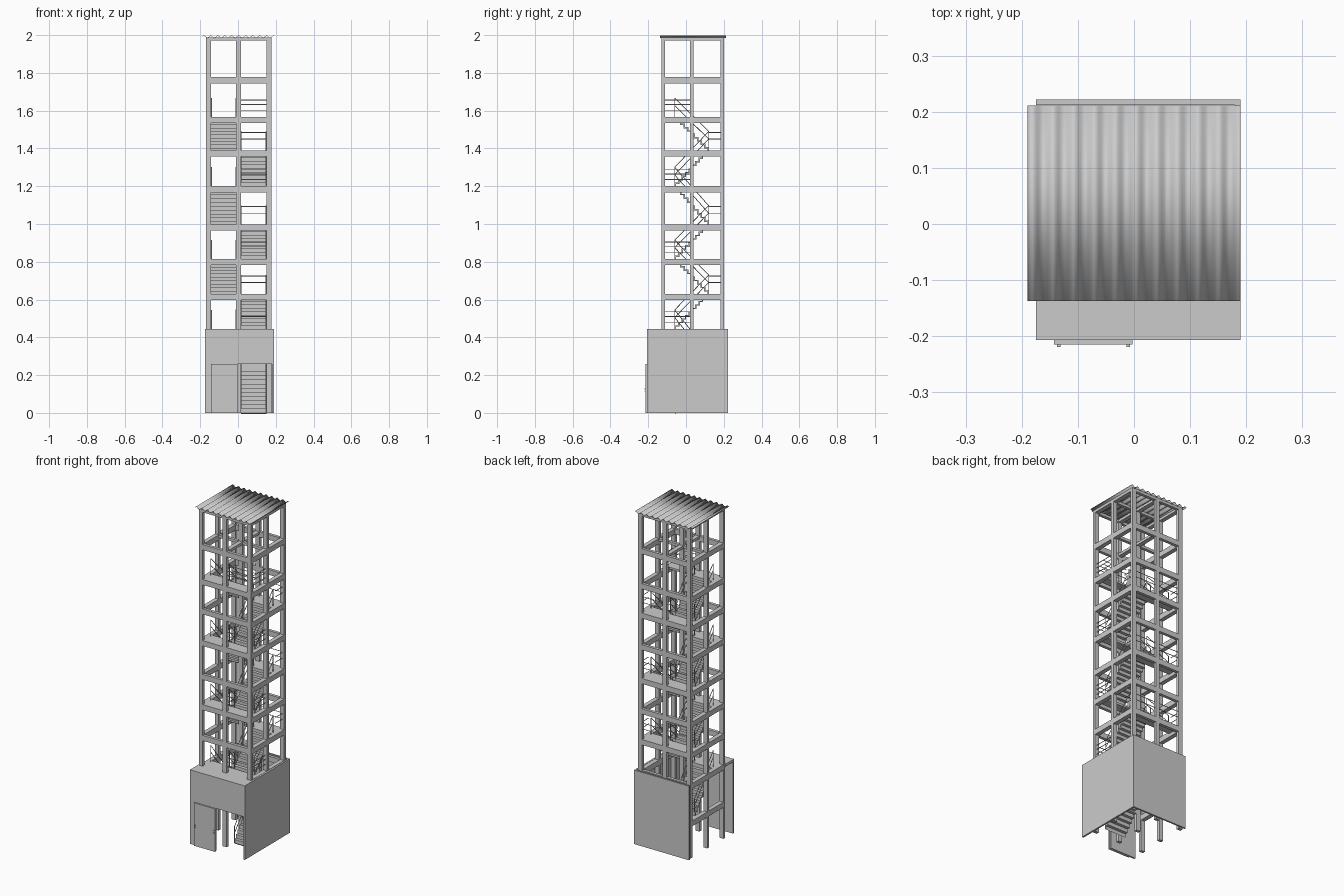
import bpy, bmesh, math
from mathutils import Vector

cube = bpy.data.objects.get("Cube")
if cube:
    bpy.data.objects.remove(cube, do_unlink=True)

grey = bpy.data.materials.new("concrete grey")
grey.use_nodes = True
grey.diffuse_color = (0.6, 0.6, 0.6, 1)
grey.node_tree.nodes["Principled BSDF"].inputs["Base Color"].default_value = (0.6, 0.6, 0.6, 1)


def finish(name, bm):
    bmesh.ops.recalc_face_normals(bm, faces=bm.faces)
    mesh = bpy.data.meshes.new(name)
    bm.to_mesh(mesh)
    bm.free()
    mesh.materials.append(grey)
    obj = bpy.data.objects.new(name, mesh)
    bpy.context.collection.objects.link(obj)
    return obj


def box(bm, x0, x1, y0, y1, z0, z1):
    made = bmesh.ops.create_cube(bm, size=1)["verts"]
    for v in made:
        v.co = Vector((x1 if v.co.x > 0 else x0, y1 if v.co.y > 0 else y0, z1 if v.co.z > 0 else z0))


def rod(bm, a, b, r=0.002):
    a, b = Vector(a), Vector(b)
    made = bmesh.ops.create_cone(bm, segments=6, radius1=r, radius2=r, depth=(b - a).length, cap_ends=True)["verts"]
    turn = (b - a).to_track_quat("Z", "Y")
    for v in made:
        v.co = turn @ v.co + (a + b) / 2


def extrude_profile(bm, points, x0, x1):
    face = bm.faces.new([bm.verts.new((x0, y, z)) for y, z in points])
    new = bmesh.ops.extrude_face_region(bm, geom=[face])["geom"]
    bmesh.ops.translate(bm, vec=(x1 - x0, 0, 0), verts=[g for g in new if isinstance(g, bmesh.types.BMVert)])


COL_X = (-0.157, 0.002, 0.165)
COL_Y = (-0.121, 0.031, 0.192)
HX, HY = 0.013, 0.009
LEVELS = (0.22, 0.445, 0.63, 0.815, 0.997, 1.2, 1.39, 1.567, 1.777, 1.987)
BEAM = 0.032
Y_FRONT, Y_BACK = -0.06, 0.12
LEFT_BAY, RIGHT_BAY = (-0.144, -0.011), (0.015, 0.152)

# Columns
bm = bmesh.new()
for x in COL_X:
    for y in COL_Y:
        box(bm, x - HX, x + HX, y - HY, y + HY, 0, LEVELS[-1])
finish("columns", bm)

# Ring beams at each level
bm = bmesh.new()
for z in LEVELS:
    low = z - (0.016 if z == LEVELS[-1] else BEAM)
    for y in (COL_Y[0], COL_Y[2]):
        if z > 0.3 or y > 0:
            box(bm, COL_X[0], COL_X[2], y - HY, y + HY, low, z)
    for x in (COL_X[0], COL_X[2]):
        box(bm, x - HX, x + HX, COL_Y[0], COL_Y[2], low, z)
finish("ring_beams", bm)

# Roof and top frame cross beams
bm = bmesh.new()
for z in LEVELS[-2:]:
    box(bm, COL_X[1] - HX, COL_X[1] + HX, COL_Y[0], COL_Y[2], z - 0.016, z)
    box(bm, COL_X[0], COL_X[2], COL_Y[1] - HY, COL_Y[1] + HY, z - 0.016, z)
finish("cross_beams", bm)


# Folded plate stair flights
def flight(bm, bay, ya, za, yb, zb, steps=10):
    run, rise, t = (yb - ya) / steps, (zb - za) / steps, 0.007
    side = math.copysign(t, run)
    top, under = [(ya, za)], [(ya + side, za - t)]
    for i in range(steps):
        y, z = ya + run * i, za + rise * (i + 1)
        top += [(y, z), (y + run, z)]
        under += [(y + side, z - t), (y + run + side, z - t)]
    extrude_profile(bm, top + under[::-1], *bay)


# Handrails beside a flight
def flight_rails(bm, bay, ya, za, yb, zb):
    for x in (bay[0] + 0.004, bay[1] - 0.004):
        for h in (0.06, 0.1):
            rod(bm, (x, ya, za + h), (x, yb, zb + h))
        for y, z in ((ya, za), (yb, zb)):
            rod(bm, (x, y, z), (x, y, z + 0.1))


stairs, landings, rails = bmesh.new(), bmesh.new(), bmesh.new()
stops = (0,) + LEVELS[:8]
for i in range(8):
    za, zb = stops[i], stops[i + 1]
    going_back = i % 2 == 0
    bay = RIGHT_BAY if going_back else LEFT_BAY
    ends = (Y_FRONT, za, Y_BACK, zb) if going_back else (Y_BACK, za, Y_FRONT, zb)
    flight(stairs, bay, *ends)
    flight_rails(rails, bay, *ends)
    # Landing at the head of the flight
    ya, yb = (Y_BACK, COL_Y[2]) if going_back else (COL_Y[0], Y_FRONT)
    box(landings, COL_X[0], COL_X[2], ya, yb, zb - 0.012, zb)
    if going_back:
        for h in (0.06, 0.095):
            rod(rails, (COL_X[0], COL_Y[2], zb + h), (COL_X[2], COL_Y[2], zb + h))
            for x in (COL_X[0], COL_X[2]):
                rod(rails, (x, Y_BACK, zb + h), (x, COL_Y[2], zb + h))
    else:
        for h in (0.035, 0.065, 0.09):
            rod(rails, (COL_X[1], COL_Y[0], zb + h), (COL_X[2], COL_Y[0], zb + h))
            rod(rails, (COL_X[2], COL_Y[0], zb + h), (COL_X[2], COL_Y[1], zb + h))
            if i == 7:
                rod(rails, (COL_X[1], Y_FRONT, zb + h), (COL_X[2], Y_FRONT, zb + h))
finish("stair_flights", stairs)
finish("landings", landings)
finish("railings", rails)

# Base walls: front with an entrance opening, right, and back; the other side is open
X0, X1, Y0, Y1, TOP, DOOR = -0.175, 0.19, -0.207, 0.222, 0.445, 0.258
bm = bmesh.new()
box(bm, X0, -0.006, Y0, Y0 + 0.01, 0, TOP)
box(bm, -0.006, X1, Y0, Y0 + 0.01, DOOR, TOP)
box(bm, X1 - 0.01, X1, Y0, Y1, 0, TOP)
box(bm, X0, X1, Y1 - 0.01, Y1, 0, TOP)
finish("base_walls", bm)
bm = bmesh.new()
box(bm, X0, X1, Y0, COL_Y[0], TOP - 0.015, TOP)
finish("base_ledge", bm)

# Entrance door with handles
bm = bmesh.new()
box(bm, -0.143, -0.003, Y0 - 0.008, Y0, 0, DOOR)
finish("door", bm)
bm = bmesh.new()
for x in (-0.134, -0.01):
    for z in (0.112, 0.126):
        box(bm, x - 0.003, x + 0.003, Y0 - 0.012, Y0 - 0.008, z - 0.002, z + 0.002)
finish("door_handles", bm)

# Corrugated roof sheet
bm = bmesh.new()
N, WAVES, ROOF = 84, 10.3, 0.19
rows = []
for i in range(N + 1):
    x = -ROOF + 2 * ROOF * i / N
    z = 1.9925 + 0.0055 * math.sin(2 * math.pi * WAVES * i / N)
    rows.append([bm.verts.new((x, y, z)) for y in (-0.137, 0.211)])
for a, b in zip(rows, rows[1:]):
    bm.faces.new((a[0], b[0], b[1], a[1]))
roof = finish("corrugated_roof", bm)
for p in roof.data.polygons:
    p.use_smooth = True
solid = roof.modifiers.new("thickness", "SOLIDIFY")
solid.thickness = 0.002
